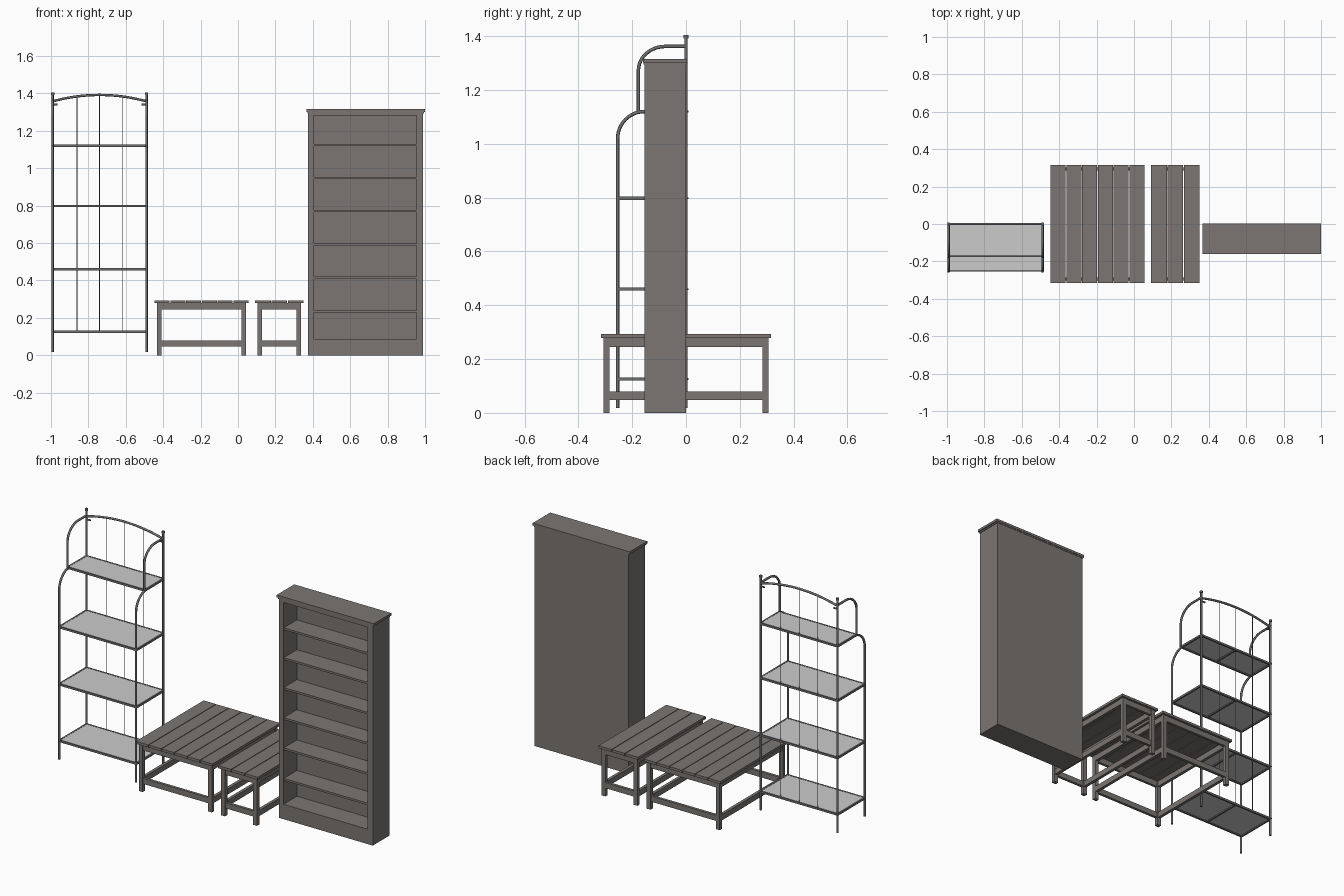
import bpy, bmesh, math
from mathutils import Vector

if "Cube" in bpy.data.objects:
    bpy.data.objects.remove(bpy.data.objects["Cube"])


def material(name, r, g, b):
    m = bpy.data.materials.new(name)
    m.diffuse_color = (r, g, b, 1)
    m.use_nodes = True
    m.node_tree.nodes["Principled BSDF"].inputs["Base Color"].default_value = m.diffuse_color
    return m


WOOD = material("grey brown wood", 0.20, 0.18, 0.17)
METAL = material("grey metal", 0.155, 0.155, 0.155)
GLASS = material("pale shelf panel", 0.60, 0.60, 0.60)


def link(name, mesh, mat):
    ob = bpy.data.objects.new(name, mesh)
    bpy.context.collection.objects.link(ob)
    mesh.materials.clear()
    mesh.materials.append(mat)
    return ob


def box(name, x0, x1, y0, y1, z0, z1, mat):
    bm = bmesh.new()
    bmesh.ops.create_cube(bm, size=1)
    for v in bm.verts:
        v.co = Vector((x0 + (v.co.x + .5) * (x1 - x0),
                       y0 + (v.co.y + .5) * (y1 - y0),
                       z0 + (v.co.z + .5) * (z1 - z0)))
    me = bpy.data.meshes.new(name)
    bm.to_mesh(me)
    bm.free()
    return link(name, me, mat)


def tube(name, pts, r, mat=METAL, res=2):
    cu = bpy.data.curves.new(name, 'CURVE')
    cu.dimensions = '3D'
    cu.bevel_depth = r
    cu.bevel_resolution = res
    cu.use_fill_caps = True
    sp = cu.splines.new('POLY')
    sp.points.add(len(pts) - 1)
    for p, c in zip(sp.points, pts):
        p.co = (*c, 1)
    tmp = bpy.data.objects.new("tmp", cu)
    bpy.context.collection.objects.link(tmp)
    bpy.context.view_layer.update()
    dg = bpy.context.evaluated_depsgraph_get()
    me = bpy.data.meshes.new_from_object(tmp.evaluated_get(dg))
    bpy.data.objects.remove(tmp)
    for p in me.polygons:
        p.use_smooth = len(p.vertices) == 4
    return link(name, me, mat)


# ---- bookcase ----
X0, X1, YF, YB = 0.375, 0.99, -0.155, 0.0
IX0, IX1 = 0.406, 0.955
box("bookcase_left_side", X0, IX0, YF, YB, 0, 1.30, WOOD)
box("bookcase_right_side", IX1, X1, YF, YB, 0, 1.30, WOOD)
box("bookcase_back", IX0, IX1, -0.03, YB, 0, 1.30, WOOD)
box("bookcase_base", IX0, IX1, YF, -0.03, 0, 0.088, WOOD)
box("bookcase_header", IX0, IX1, YF, -0.03, 1.281, 1.30, WOOD)
for i, z in enumerate((0.234, 0.414, 0.593, 0.771, 0.948, 1.124)):
    box(f"bookcase_shelf_{i}", IX0, IX1, YF + 0.003, -0.03, z - 0.006, z + 0.006, WOOD)
box("bookcase_cap_moulding", X0 - 0.004, X1 + 0.004, YF - 0.003, YB + 0.002, 1.294, 1.302, WOOD)
box("bookcase_cap", 0.365, 1.0, -0.16, 0.004, 1.302, 1.316, WOOD)


# ---- slatted tables ----
def table(name, x0, x1, slats):
    pitch = (x1 - x0 + 0.004) / slats
    for i in range(slats):
        a = x0 + i * pitch
        box(f"{name}_slat_{i}", a, a + pitch - 0.004, -0.316, 0.316, 0.279, 0.294, WOOD)
    lx0, lx1, ly, w, d = x0 + 0.012, x1 - 0.012, 0.306, 0.025, 0.022
    for sx, xa in (("left", lx0), ("right", lx1 - w)):
        for sy, ya in (("front", -ly), ("back", ly - d)):
            box(f"{name}_{sy}_{sx}_leg", xa, xa + w, ya, ya + d, 0, 0.279, WOOD)
    for part, za, zb in (("apron", 0.245, 0.279), ("stretcher", 0.047, 0.08)):
        for sx, xa in (("left", lx0 + 0.003), ("right", lx1 - 0.021)):
            box(f"{name}_{sx}_{part}", xa, xa + 0.018, -ly + d, ly - d, za, zb, WOOD)
        for sy, ya in (("front", -ly + 0.003), ("back", ly - 0.019)):
            box(f"{name}_{sy}_{part}", lx0 + w, lx1 - w, ya, ya + 0.016, za, zb, WOOD)


table("large_table", -0.446, 0.055, 6)
table("small_table", 0.092, 0.350, 3)

# ---- metal rack ----
L, R, R0 = -0.991, -0.489, 0.0065
MID = (L + R) / 2


def bend(x, yf, zb, zt, ry, rz):
    """upright that curves back at the top to the rear post"""
    pts = [(x, yf, zb)]
    for i in range(13):
        a = math.pi / 2 * i / 12
        pts.append((x, yf + ry * (1 - math.cos(a)), zt - rz + rz * math.sin(a)))
    return pts + [(x, 0, zt)]


for s, x in (("left", L), ("right", R)):
    inward = 1 if x == L else -1
    tube(f"rack_{s}_back_post", [(x, 0, 0.018), (x, 0, 1.40)], R0)
    tube(f"rack_{s}_finial", [(x, 0, 1.392), (x, 0, 1.404)], 0.009)
    tube(f"rack_{s}_front_post", bend(x, -0.254, 0.018, 1.12, 0.10, 0.10), R0)
    tube(f"rack_{s}_upper_arch", bend(x, -0.177, 1.12, 1.362, 0.10, 0.09), R0)
    tube(f"rack_{s}_wall_tab", [(x, 0, 1.34), (x + 0.026 * inward, 0, 1.34)], 0.005)

# shelves with rails, panel and centre brace
for i, (z, yf) in enumerate(((0.126, -0.25), (0.46, -0.25), (0.798, -0.25), (1.12, -0.172))):
    for n, y in (("front", yf), ("back", 0.0)):
        box(f"rack_{n}_rail_{i}", L, R, y - 0.005, y + 0.005, z - 0.006, z + 0.006, METAL)
    for n, x in (("left", L), ("right", R)):
        box(f"rack_{n}_rail_{i}", x - 0.005, x + 0.005, yf, 0, z - 0.006, z + 0.006, METAL)
        box(f"rack_{n}_screw_{i}", x - 0.003, x + 0.003, 0, 0.009, z - 0.003, z + 0.003, METAL)
    box(f"rack_brace_{i}", MID - 0.005, MID + 0.005, yf, 0, z - 0.006, z + 0.001, METAL)
    box(f"rack_panel_{i}", L + 0.005, R - 0.005, yf + 0.005, -0.005, z + 0.001, z + 0.005, GLASS)

# arched top bar and thin back wires
def arch_z(x):
    t = (x - MID) / ((R - L) / 2)
    return 1.358 + 0.034 * (1 - t * t)


tube("rack_top_bar", [(x, 0, arch_z(x)) for x in (L + (R - L) * i / 20 for i in range(21))], R0)
for i, x in enumerate((-0.861, MID, -0.619)):
    tube(f"rack_wire_{i}", [(x, 0, 0.126), (x, 0, arch_z(x))], 0.002, res=1)
